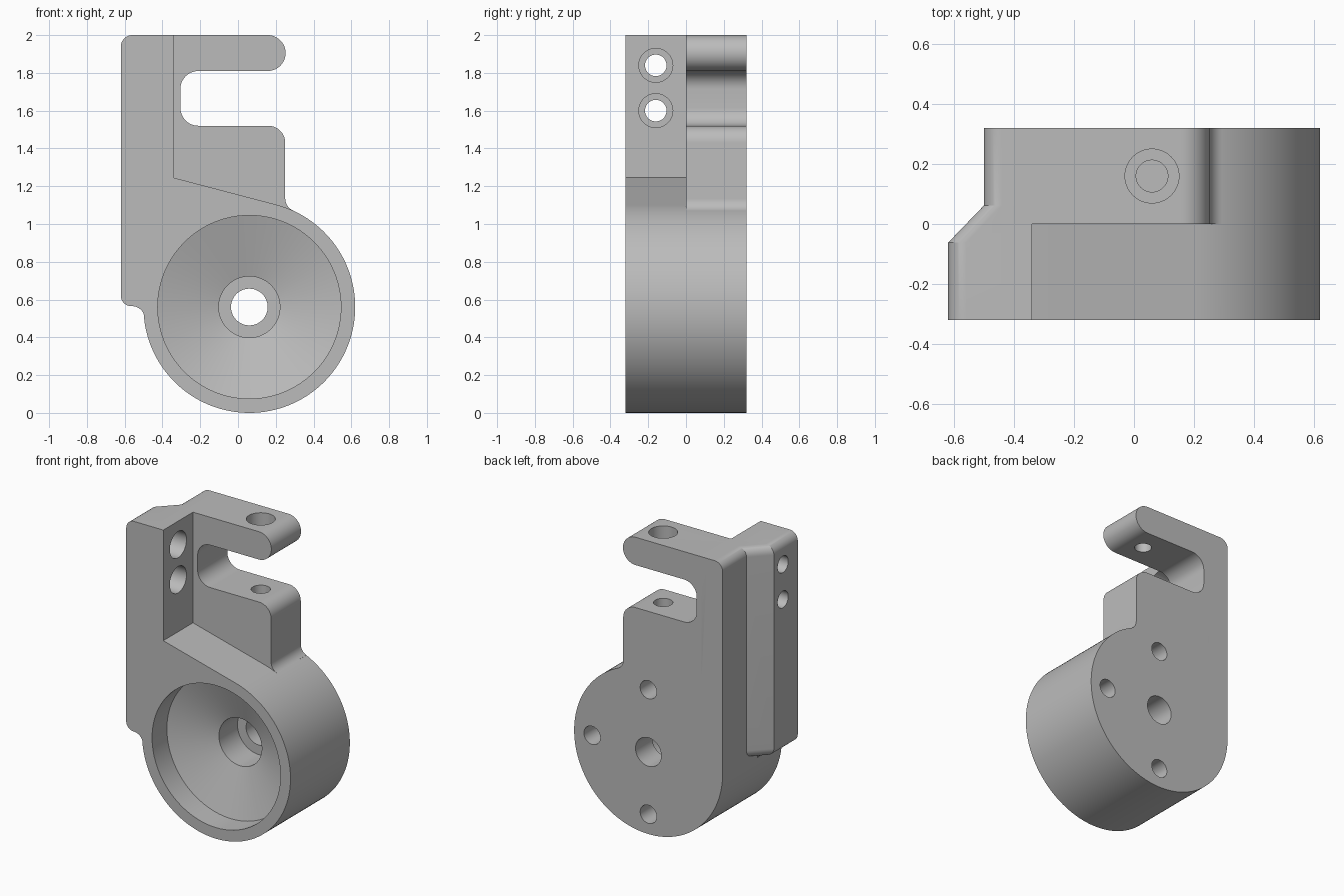
import bpy, bmesh
from math import sin, cos, radians, pi

if "Cube" in bpy.data.objects:
    bpy.data.objects.remove(bpy.data.objects["Cube"], do_unlink=True)

CX, CZ, R = 0.06, 0.5605, 0.5605     # round housing centre and radius
HALF = 0.32                          # half depth
LEFT = CX - R                        # side tangent to the housing

gray = bpy.data.materials.new("plain gray")
gray.use_nodes = True
gray.diffuse_color = (0.5, 0.5, 0.5, 1)
gray.node_tree.nodes["Principled BSDF"].inputs["Base Color"].default_value = (0.5, 0.5, 0.5, 1)


def arc(x, z, r, a, b, n=12):
    return [(x + r * cos(radians(a + (b - a) * i / n)),
             z + r * sin(radians(a + (b - a) * i / n))) for i in range(n + 1)]


def skin(name, rings):
    """Closed solid through matching rings of 3D points."""
    bm = bmesh.new()
    loops = [[bm.verts.new(p) for p in ring] for ring in rings]
    n = len(loops[0])
    for a, b in zip(loops, loops[1:]):
        for i in range(n):
            j = (i + 1) % n
            bm.faces.new((a[i], a[j], b[j], b[i]))
    bm.faces.new(loops[0])
    bm.faces.new(loops[-1])
    bmesh.ops.recalc_face_normals(bm, faces=bm.faces)
    mesh = bpy.data.meshes.new(name)
    bm.to_mesh(mesh)
    bm.free()
    mesh.materials.append(gray)
    ob = bpy.data.objects.new(name, mesh)
    bpy.context.collection.objects.link(ob)
    return ob


def prism(name, outline, y0, y1):
    return skin(name, [[(x, y, z) for x, z in outline] for y in (y0, y1)])


def turned(name, profile, axis, u, v, n=48):
    """Stepped round cutter: profile of (radius, position along axis)."""
    rings = []
    for r, t in profile:
        ring = []
        for i in range(n):
            p = [u + r * cos(2 * pi * i / n), v + r * sin(2 * pi * i / n)]
            p.insert(axis, t)
            ring.append(p)
        rings.append(ring)
    return skin(name, rings)


def combine(body, tool, operation):
    mod = body.modifiers.new("combine", "BOOLEAN")
    mod.operation = operation
    mod.solver = "EXACT"
    mod.object = tool
    bpy.context.view_layer.objects.active = body
    bpy.ops.object.modifier_apply(modifier=mod.name)
    bpy.data.objects.remove(tool, do_unlink=True)


# Round housing with the sloped shoulder
body = prism("bracket_body",
             arc(CX, CZ, R, 75.3, -180, 96) + [(LEFT, 0.9), (-0.4, 1.2607)],
             -HALF, HALF)

# Rear slotted hook
hook_outline = ([(-0.4, 2)]
                + arc(0.157, 1.905, 0.095, 90, -90, 24)
                + arc(-0.21, 1.715, 0.095, 90, 180)
                + arc(-0.21, 1.615, 0.095, 180, 270)
                + arc(0.16, 1.43, 0.09, 90, 0)
                + arc(0.32, 1.135, 0.07, 180, 246)
                + [(0.2, 0.8), (-0.4, 0.8)])
hook = prism("hook", hook_outline, 0, HALF)


# Side flange, wide at the front and stepping in diagonally towards the rear
def flange_ring(w, y):
    pts = ([(-0.34, 2)]
           + arc(w + 0.06, 1.94, 0.06, 90, 180)
           + arc(w + 0.055, 0.62, 0.055, 180, 270)
           + arc(w + 0.06, 0.5, 0.065, 90, 0)
           + [(-0.34, 0.5)])
    return [(x, y, z) for x, z in pts]


flange = skin("flange", [flange_ring(-0.62, -HALF), flange_ring(-0.62, -0.062),
                         flange_ring(LEFT, 0.062), flange_ring(LEFT, HALF)])

combine(body, flange, "UNION")
combine(body, hook, "UNION")

# Conical bowl with stepped centre bore
cutters = [turned("bowl_cut", [(0.485, -0.4), (0.485, -0.16), (0.162, -0.06),
                               (0.162, 0.14), (0.097, 0.14), (0.097, 0.4)],
                  1, CX, CZ, 96)]
# Blind holes in the back
for dx, dz in ((0, 0.425), (0, -0.425), (0.425, 0)):
    cutters.append(turned("back_hole", [(0.062, 0.06), (0.062, 0.4)],
                          1, CX + dx, CZ + dz))
# Counterbored holes through the flange
for z in (1.6, 1.84):
    cutters.append(turned("flange_hole", [(0.057, -0.7), (0.057, -0.48),
                                          (0.09, -0.48), (0.09, -0.25)],
                          0, -0.16, z))
# Clamp screw hole through the arm and into the block below
cutters.append(turned("arm_hole", [(0.09, 2.1), (0.09, 1.9), (0.053, 1.9), (0.053, 1.7)],
                      2, CX, 0.16))
cutters.append(turned("block_hole", [(0.06, 1.6), (0.06, 1.2)], 2, CX, 0.16))
for cutter in cutters:
    combine(body, cutter, "DIFFERENCE")

bpy.ops.object.select_all(action="DESELECT")
body.select_set(True)
bpy.context.view_layer.objects.active = body
bpy.ops.object.shade_smooth_by_angle(angle=radians(20))
